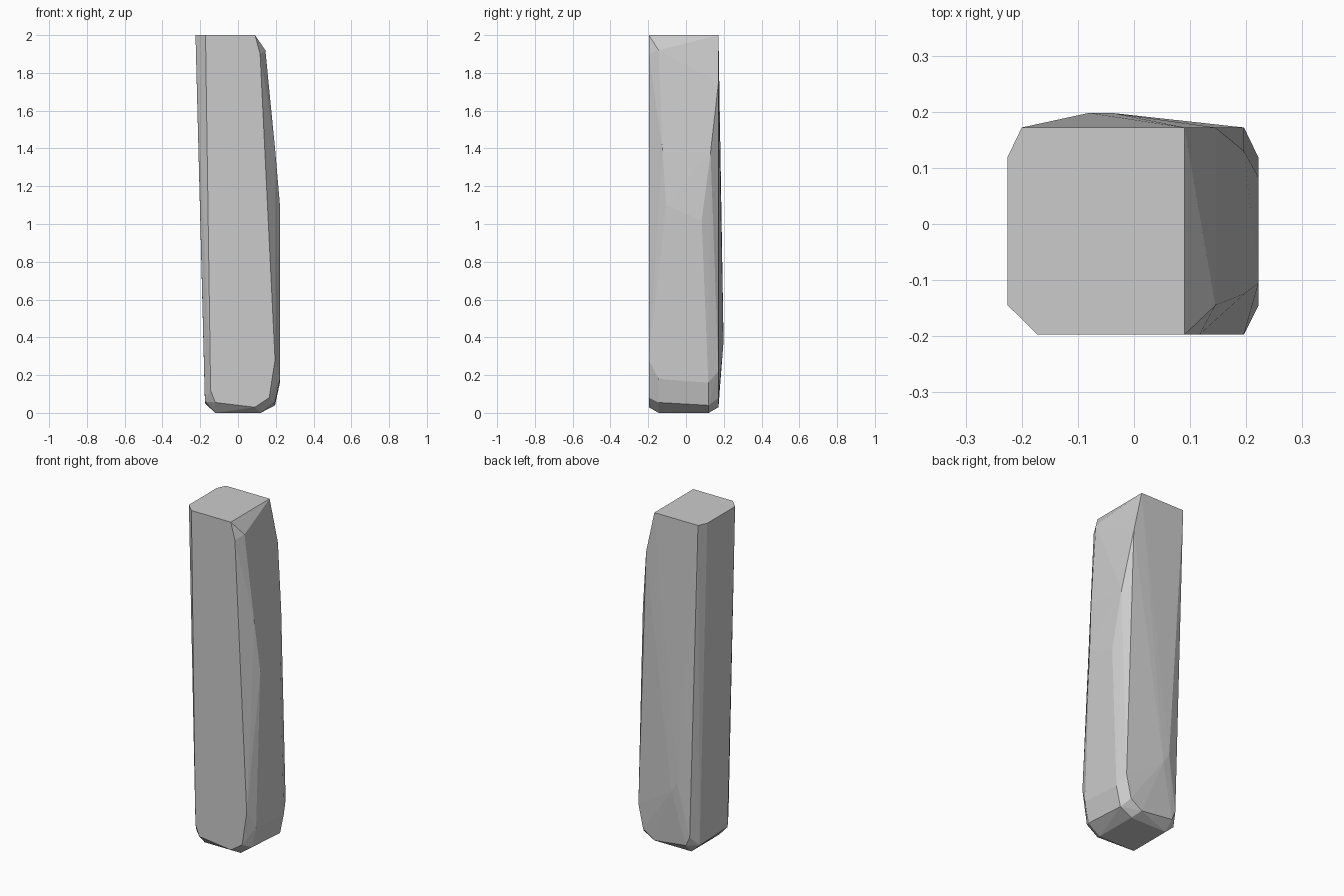
import bpy, bmesh

# Facet corners of the chipped stone post, grouped by region
top = [(-.225, -.145, 2), (-.172, -.197, 2), (.09, -.197, 2),
       (.09, .172, 2), (-.2, .172, 2), (-.225, .12, 2)]
front = [(-.145, -.197, .12), (-.12, -.197, .055), (.09, -.197, .03),
         (.165, -.197, .08), (.196, -.197, .28), (.117, -.197, 1.9)]
right = [(.145, -.145, 1.92), (.145, .172, 1.75), (.196, -.125, 1.4),
         (.196, .13, 1.38), (.222, -.105, 1.1), (.222, .083, 1.02),
         (.222, -.145, .18), (.222, .118, .16)]
back = [(.196, .172, .22), (.165, .172, .08), (-.08, .198, .43),
        (-.04, .198, .37), (-.145, .172, .11), (-.12, .172, .055),
        (.09, .172, .03)]
base = [(-.175, -.145, .06), (-.175, .12, .05), (.196, -.145, .055),
        (.196, .12, .04), (-.12, -.145, 0), (.12, -.145, 0),
        (.12, .12, 0), (-.12, .12, 0)]

# Wrap the corners in a convex, flat-faced block
bm = bmesh.new()
for p in top + front + right + back + base:
    bm.verts.new(p)
bmesh.ops.convex_hull(bm, input=bm.verts[:])
loose = [v for v in bm.verts if not v.link_faces]
bmesh.ops.delete(bm, geom=loose, context='VERTS')
bmesh.ops.dissolve_limit(bm, angle_limit=.01, verts=bm.verts[:], edges=bm.edges[:])
bmesh.ops.recalc_face_normals(bm, faces=bm.faces[:])
mesh = bpy.data.meshes.new("stone_post")
bm.to_mesh(mesh)
bm.free()
bpy.context.collection.objects.link(bpy.data.objects.new("stone_post", mesh))
